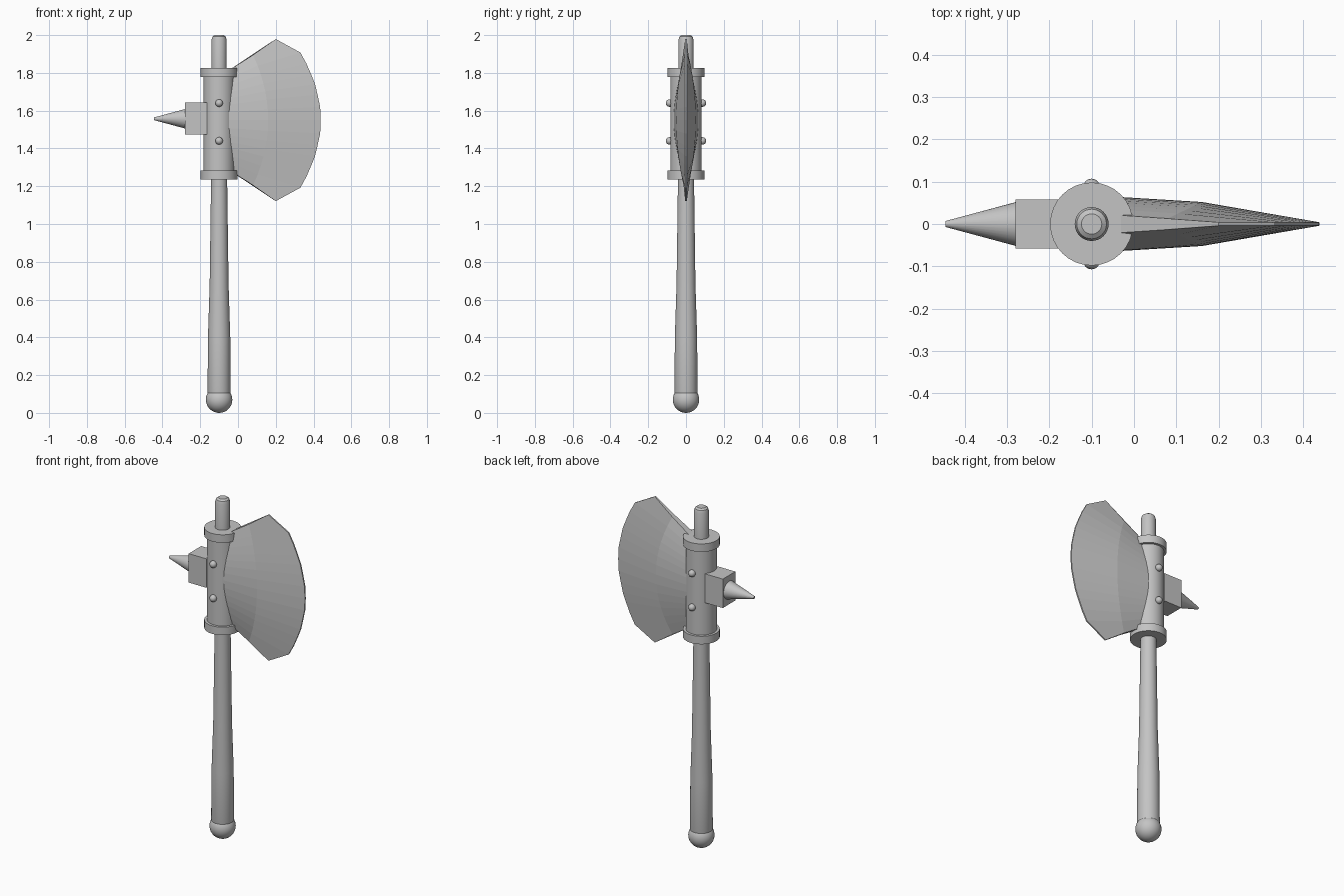
import bpy, bmesh, math
from mathutils import Matrix, Vector

if "Cube" in bpy.data.objects:
    bpy.data.objects.remove(bpy.data.objects["Cube"])

GREY = (0.55, 0.55, 0.55, 1)
steel = bpy.data.materials.new("plain_grey")
steel.use_nodes = True
steel.diffuse_color = GREY
steel.node_tree.nodes["Principled BSDF"].inputs["Base Color"].default_value = GREY

AXIS = -0.1      # x of the shaft
MID = 1.55       # height of the blade centre


def finish(name, bm, smooth=True):
    bmesh.ops.recalc_face_normals(bm, faces=bm.faces)
    mesh = bpy.data.meshes.new(name)
    bm.to_mesh(mesh)
    bm.free()
    mesh.materials.append(steel)
    obj = bpy.data.objects.new(name, mesh)
    bpy.context.collection.objects.link(obj)
    if smooth:
        bpy.ops.object.select_all(action="DESELECT")
        obj.select_set(True)
        bpy.context.view_layer.objects.active = obj
        bpy.ops.object.shade_smooth_by_angle(angle=math.radians(35))
    return obj


def lathe(name, profile, sides=32):
    """Turn a (radius, z) profile around the shaft axis."""
    bm = bmesh.new()
    rings = []
    for r, z in profile:
        rings.append([bm.verts.new((AXIS + r * math.cos(a), r * math.sin(a), z))
                      for a in (math.tau * i / sides for i in range(sides))])
    for low, high in zip(rings, rings[1:]):
        for i in range(sides):
            j = (i + 1) % sides
            bm.faces.new((low[i], low[j], high[j], high[i]))
    bm.faces.new(rings[0])
    bm.faces.new(rings[-1])
    return finish(name, bm)


def ball(name, centre, radius, segments=24):
    bm = bmesh.new()
    bmesh.ops.create_uvsphere(bm, u_segments=segments, v_segments=segments // 2,
                              radius=radius, matrix=Matrix.Translation(centre))
    return finish(name, bm)


# Shaft, grip and pommel
lathe("shaft", [(0.043, 0.6), (0.043, 1.25), (0.04, 1.8), (0.04, 1.975),
                (0.035, 1.992), (0.024, 2.0)])
lathe("grip", [(0.057, 0.09), (0.061, 0.11), (0.059, 0.4), (0.05, 0.68), (0.043, 1.2)])
ball("pommel", (AXIS, 0, 0.07), 0.07, 32)

# Collar with end rings and rivets
lathe("collar", [(0.083, 1.25), (0.083, 1.81)])
for name, z in (("lower_ring", 1.235), ("upper_ring", 1.778)):
    lathe(name, [(0.098, z), (0.098, z + 0.047)])
for side, y in (("front", -0.087), ("back", 0.087)):
    for level, z in (("lower", 1.44), ("upper", 1.64)):
        ball(f"{side}_{level}_rivet", (AXIS, y, z), 0.02, 16)

# Spike block and spike on the right
bm = bmesh.new()
bmesh.ops.create_cube(bm, size=1, matrix=Matrix.Translation((-0.222, 0, 1.558))
                      @ Matrix.Diagonal((0.116, 0.116, 0.17, 1)))
finish("spike_block", bm, smooth=False)
bm = bmesh.new()
bmesh.ops.create_cone(bm, cap_ends=True, segments=32, radius1=0.052, radius2=0.007,
                      depth=0.167, matrix=Matrix.Translation((-0.3615, 0, 1.557))
                      @ Matrix.Rotation(-math.pi / 2, 4, "Y"))
finish("spike", bm)

# Blade: cross-sections fanned from the collar out to the cutting edge
half = [(0.438, 0), (0.435, 0.07), (0.421, 0.135), (0.408, 0.19),
        (0.388, 0.24), (0.362, 0.3), (0.33, 0.358), (0.2, 0.429)]
edge = [(x, -z) for x, z in reversed(half[1:])] + half
bm = bmesh.new()
sections = []
for x, z in edge:
    t = z / 0.429
    columns = [(-0.07, 0.25 * t, 0.066 * (1 - 0.65 * t * t)),
               (0.16 - 0.08 * t * t, 0.345 * t, 0.052 * (1 - 0.75 * t * t)),
               (x, z, 0.004)]
    front = [bm.verts.new((cx, -cy, MID + cz)) for cx, cz, cy in columns]
    back = [bm.verts.new((cx, cy, MID + cz)) for cx, cz, cy in reversed(columns)]
    sections.append(front + back)
for a, b in zip(sections, sections[1:]):
    for i in range(len(a)):
        j = (i + 1) % len(a)
        bm.faces.new((a[i], a[j], b[j], b[i]))
bm.faces.new(sections[0])
bm.faces.new(sections[-1])
finish("blade", bm, smooth=False)
